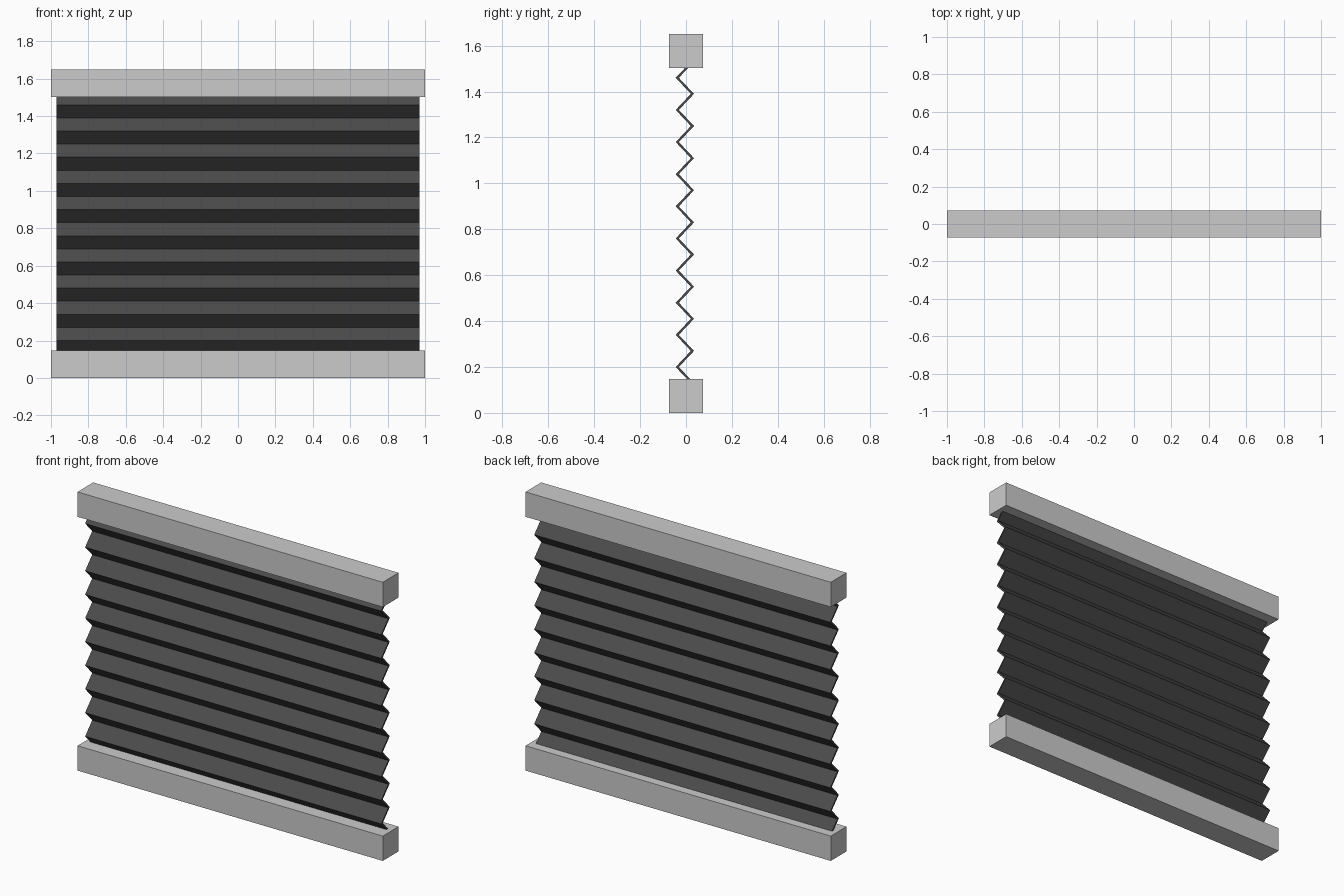
import bpy

if "Cube" in bpy.data.objects:
    bpy.data.objects.remove(bpy.data.objects["Cube"])

W = 0.97          # half width of the pleated sheet
PITCH = 0.07      # height of one pleat face


def rail(name, z):
    bpy.ops.mesh.primitive_cube_add(size=1, location=(0, 0, z))
    ob = bpy.context.object
    ob.name = name
    ob.scale = (2.0, 0.147, 0.147)
    return ob


# top and bottom rails
rail("bottom_rail", 0.0735)
rail("top_rail", 1.5765)

# pleated sheet: zigzag centre line, tucked into both rails
verts, faces = [], []
for i in range(21):
    z = 0.13 + i * PITCH
    y = 0.028 if i % 2 == 0 else -0.038
    verts += [(-W, y, z), (W, y, z)]
    if i:
        a = 2 * i
        faces.append((a - 2, a - 1, a + 1, a))
mesh = bpy.data.meshes.new("pleated_shade")
mesh.from_pydata(verts, [], faces)
shade = bpy.data.objects.new("pleated_shade", mesh)
bpy.context.collection.objects.link(shade)

# sheet thickness
solid = shade.modifiers.new("thickness", 'SOLIDIFY')
solid.thickness = 0.01
solid.offset = 0
solid.use_even_offset = True

# dark fabric colour
mat = bpy.data.materials.new("dark_fabric")
mat.diffuse_color = (0.07, 0.07, 0.07, 1)
mat.use_nodes = True
mat.node_tree.nodes["Principled BSDF"].inputs["Base Color"].default_value = mat.diffuse_color
mesh.materials.append(mat)
